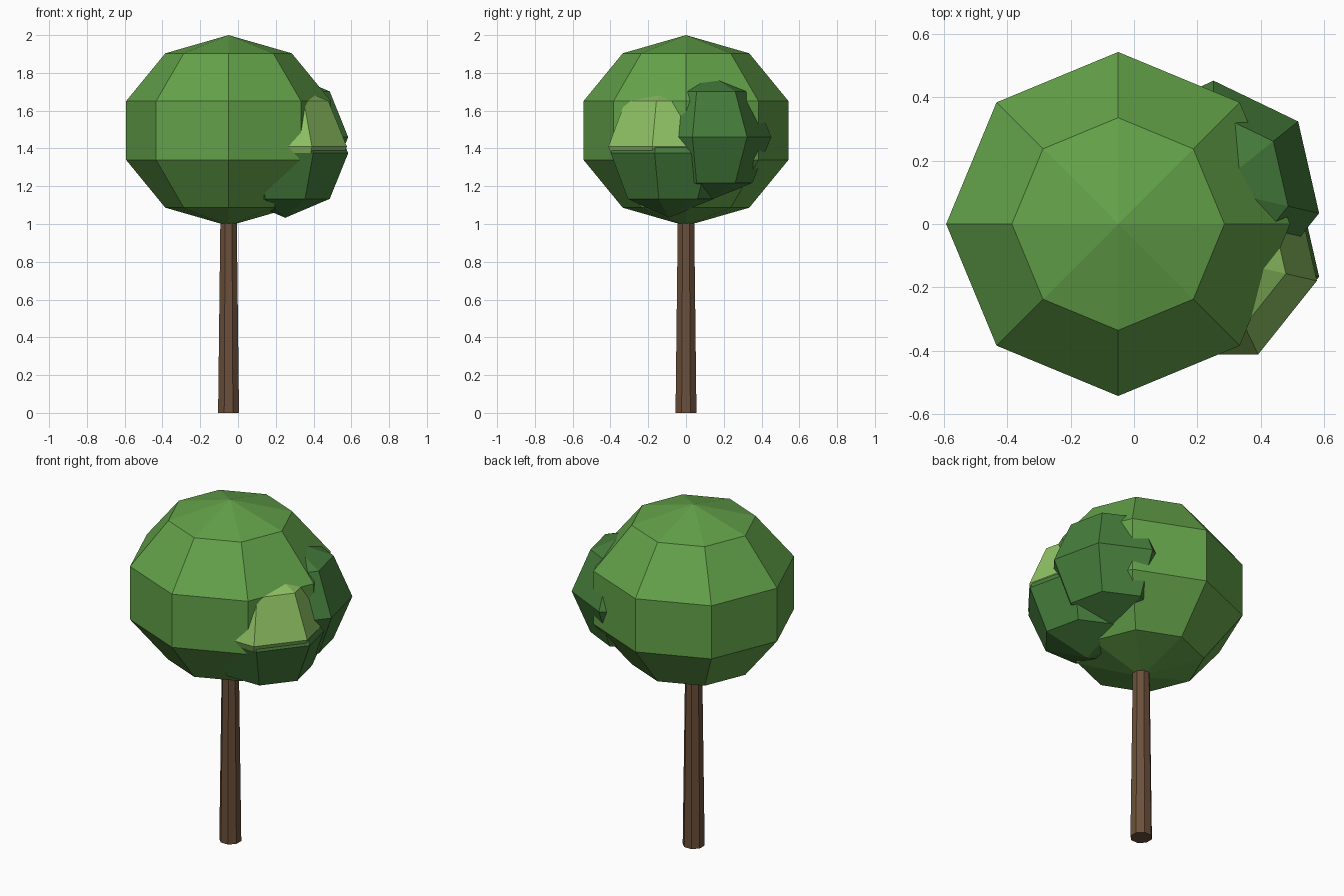
import bpy
import bmesh
from math import pi
from mathutils import Matrix

cube = bpy.data.objects.get("Cube")
if cube:
    bpy.data.objects.remove(cube, do_unlink=True)


def material(name, rgb):
    mat = bpy.data.materials.new(name)
    mat.use_nodes = True
    mat.diffuse_color = (*rgb, 1)
    mat.node_tree.nodes["Principled BSDF"].inputs["Base Color"].default_value = (*rgb, 1)
    return mat


leaf_green = material("leaf green", (0.125, 0.36, 0.067))
light_green = material("light green", (0.27, 0.53, 0.125))
dark_green = material("dark green", (0.061, 0.205, 0.045))
bark_brown = material("bark brown", (0.15, 0.08, 0.043))


def add_object(name, bm, mat, location):
    mesh = bpy.data.meshes.new(name)
    bm.to_mesh(mesh)
    bm.free()
    mesh.materials.append(mat)
    obj = bpy.data.objects.new(name, mesh)
    obj.location = location
    bpy.context.collection.objects.link(obj)
    return obj


def foliage(name, mat, location, sides, rings, width, height, turn=0):
    """Faceted ball of leaves with one vertex column at the turn angle."""
    bm = bmesh.new()
    bmesh.ops.create_uvsphere(bm, u_segments=sides, v_segments=rings, radius=1)
    # Align a vertex column with the +x axis, then turn it
    ring = max(bm.verts, key=lambda v: v.co.xy.length)
    start = ring.co.xy.angle_signed((1, 0))
    shape = Matrix.Rotation(turn, 4, "Z") @ Matrix.Rotation(-start, 4, "Z")
    bmesh.ops.transform(bm, matrix=Matrix.Diagonal((width, width, height, 1)) @ shape, verts=bm.verts)
    return add_object(name, bm, mat, location)


# Crown: one large ball and three smaller clumps on its left side
foliage("main_crown", leaf_green, (-0.05, 0, 1.495), 8, 5, 0.57, 0.505)
clumps = [
    ("light_clump", light_green, (0.243, -0.103, 1.41)),
    ("lower_clump", dark_green, (0.25, -0.09, 1.375)),
    ("back_clump", dark_green, (0.25, 0.11, 1.46)),
]
for name, mat, location in clumps:
    foliage(name, mat, location, 7, 4, 0.342, 0.342, pi / 2)

# Trunk: tapered octagonal post reaching into the crown
bm = bmesh.new()
height = 1.1
bmesh.ops.create_cone(bm, cap_ends=True, segments=8, radius1=0.06, radius2=0.046, depth=height)
bmesh.ops.rotate(bm, matrix=Matrix.Rotation(pi / 8, 3, "Z"), verts=bm.verts)
add_object("trunk", bm, bark_brown, (-0.05, 0, height / 2))
